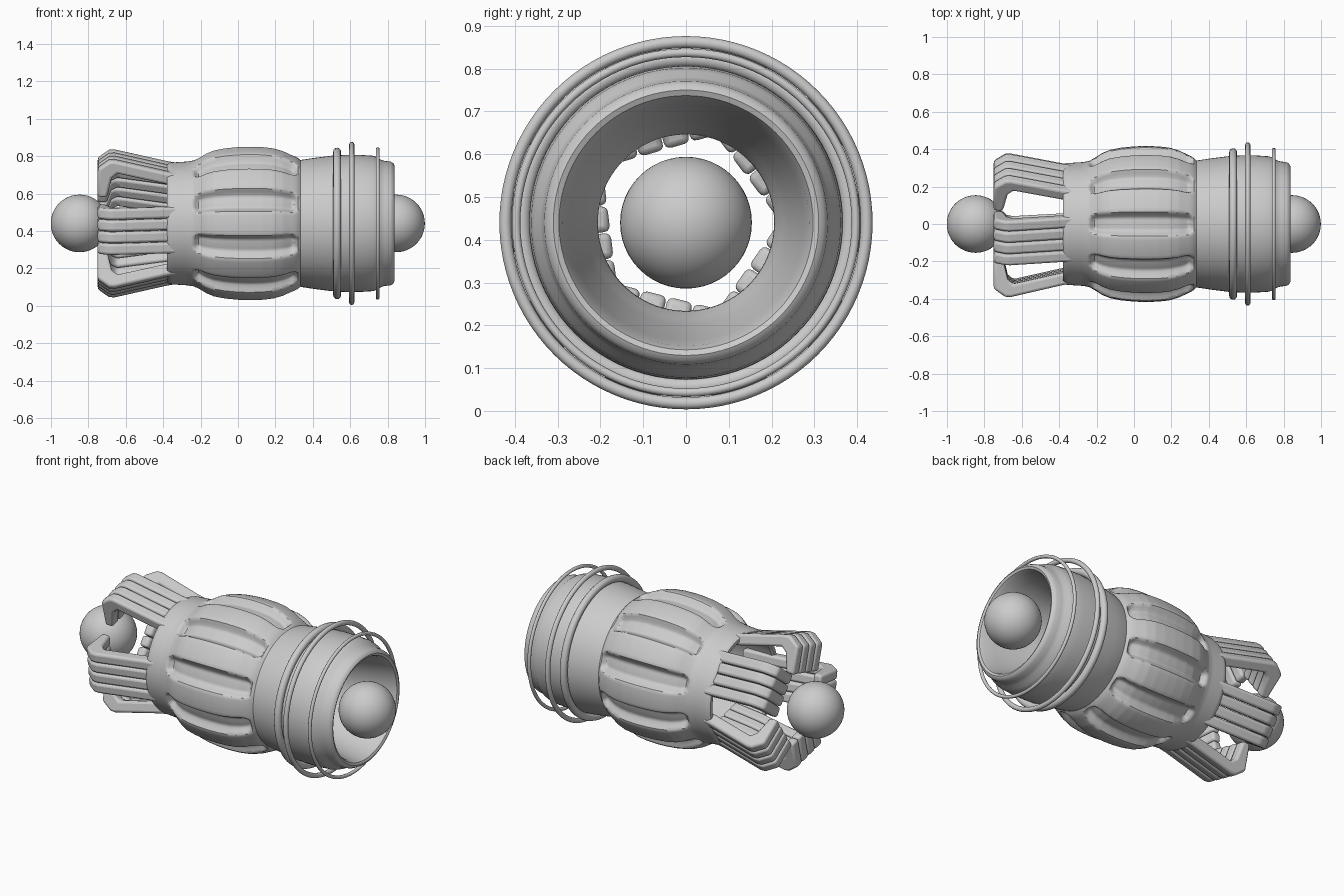
import bpy, bmesh, math
from mathutils import Matrix

if "Cube" in bpy.data.objects:
    bpy.data.objects.remove(bpy.data.objects["Cube"])

CZ = 0.44  # height of the long axis


def finish(name, bm, angle=40):
    bmesh.ops.recalc_face_normals(bm, faces=bm.faces)
    me = bpy.data.meshes.new(name)
    bm.to_mesh(me)
    bm.free()
    ob = bpy.data.objects.new(name, me)
    bpy.context.collection.objects.link(ob)
    bpy.context.view_layer.objects.active = ob
    ob.select_set(True)
    bpy.ops.object.shade_smooth_by_angle(angle=math.radians(angle))
    ob.select_set(False)
    return ob


def lathe(name, profile, n, bump=None):
    """Closed (x, r) profile spun about the long axis; bump(x, r, a) adds radius."""
    bm = bmesh.new()
    rows = []
    for x, r in profile:
        row = []
        for i in range(n):
            a = 2 * math.pi * i / n
            q = r + (bump(x, r, a) if bump else 0)
            row.append(bm.verts.new((x, q * math.cos(a), CZ + q * math.sin(a))))
        rows.append(row)
    for k in range(len(rows)):
        p, q = rows[k], rows[(k + 1) % len(rows)]
        for i in range(n):
            j = (i + 1) % n
            bm.faces.new((p[i], p[j], q[j], q[i]))
    return finish(name, bm)


def smooth(lo, hi, v):
    t = max(0, min(1, (v - lo) / (hi - lo)))
    return t * t * (3 - 2 * t)


def interp(pts, x):
    for (x0, r0), (x1, r1) in zip(pts, pts[1:]):
        if x <= x1:
            return r0 + (r1 - r0) * (x - x0) / (x1 - x0)
    return pts[-1][1]


# ribbed barrel: swelling sleeve with ten sunken rounded grooves
swell = [(-0.38, 0.315), (-0.365, 0.325), (-0.27, 0.331), (-0.24, 0.337), (-0.21, 0.354),
         (-0.17, 0.379), (-0.13, 0.396), (-0.07, 0.408), (0.0, 0.415), (0.06, 0.417),
         (0.13, 0.415), (0.19, 0.408), (0.24, 0.393), (0.30, 0.365), (0.325, 0.350),
         (0.335, 0.335), (0.36, 0.330)]


def groove(x, r, a):
    if r < 0.312:
        return 0
    pitch = 2 * math.pi / 10
    arc = 0.4 * abs(a % pitch - pitch / 2)
    # signed distance to a rounded rectangle
    qx, qy = abs(x - 0.042) - 0.235, arc - 0.018
    sd = math.hypot(max(qx, 0), max(qy, 0)) + min(max(qx, qy), 0) - 0.043
    return -0.042 * (1 - smooth(-0.028, 0.008, sd))


outer = [(-0.38 + 0.01 * k, interp(swell, -0.38 + 0.01 * k)) for k in range(75)]
lathe("ribbed_barrel", outer + [(0.36, 0.30), (0.2, 0.30), (-0.37, 0.285), (-0.38, 0.295)],
      240, groove)

# front collar with a bowl-shaped mouth
lathe("mouth_collar", [
    (0.30, 0.325), (0.34, 0.34), (0.42, 0.352), (0.50, 0.362), (0.58, 0.367),
    (0.66, 0.366), (0.72, 0.362), (0.745, 0.354), (0.765, 0.340), (0.785, 0.334),
    (0.815, 0.331), (0.830, 0.322), (0.836, 0.310), (0.830, 0.297), (0.81, 0.288),
    (0.74, 0.275), (0.66, 0.258), (0.58, 0.24), (0.52, 0.225), (0.48, 0.21),
    (0.46, 0.206), (0.44, 0.215), (0.38, 0.27), (0.30, 0.30)], 96)

# loose rings around the collar
for name, x, out, thick in [("thick_ring", 0.53, 0.405, 0.021),
                            ("large_ring", 0.608, 0.436, 0.014),
                            ("thin_ring", 0.747, 0.407, 0.010)]:
    lathe(name, [(x + thick * math.cos(t * math.pi / 6),
                  out - thick + thick * math.sin(t * math.pi / 6)) for t in range(12)], 96)

# end balls
for name, x in [("rear_ball", -0.847), ("mouth_ball", 0.845)]:
    bm = bmesh.new()
    bmesh.ops.create_uvsphere(bm, u_segments=48, v_segments=24, radius=0.154)
    bmesh.ops.translate(bm, verts=bm.verts, vec=(x, 0, CZ))
    finish(name, bm)


# hooked claws: side outline (x, r) extruded across its width, then bevelled
def claw(name, angle, offset, tip):
    outline = [(-0.20, 0.285), (-0.38, 0.315), (-0.66, 0.38), (-0.69, 0.378),
               (-0.750, 0.335), (-0.750, tip), (-0.70, tip), (-0.675, 0.285),
               (-0.645, 0.31), (-0.38, 0.25), (-0.20, 0.225)]
    w = 0.030
    bm = bmesh.new()
    lo = [bm.verts.new((x, offset - w, r)) for x, r in outline]
    hi = [bm.verts.new((x, offset + w, r)) for x, r in outline]
    bm.faces.new(lo)
    bm.faces.new(hi[::-1])
    n = len(outline)
    for i in range(n):
        j = (i + 1) % n
        bm.faces.new((lo[i], lo[j], hi[j], hi[i]))
    bm.transform(Matrix.Translation((0, 0, CZ)) @
                 Matrix.Rotation(math.radians(angle - 90), 4, 'X'))
    ob = finish(name, bm, 50)
    bev = ob.modifiers.new("round", 'BEVEL')
    bev.width = 0.014
    bev.segments = 3
    bev.limit_method = 'ANGLE'
    bev.angle_limit = math.radians(50)


# five groups of four side-by-side claws
for g, angle in enumerate((37, 106, 187, 256, 325)):
    for k in range(4):
        claw(f"claw_{g + 1}_{k + 1}", angle, (k - 1.5) * 0.063, 0.178)
